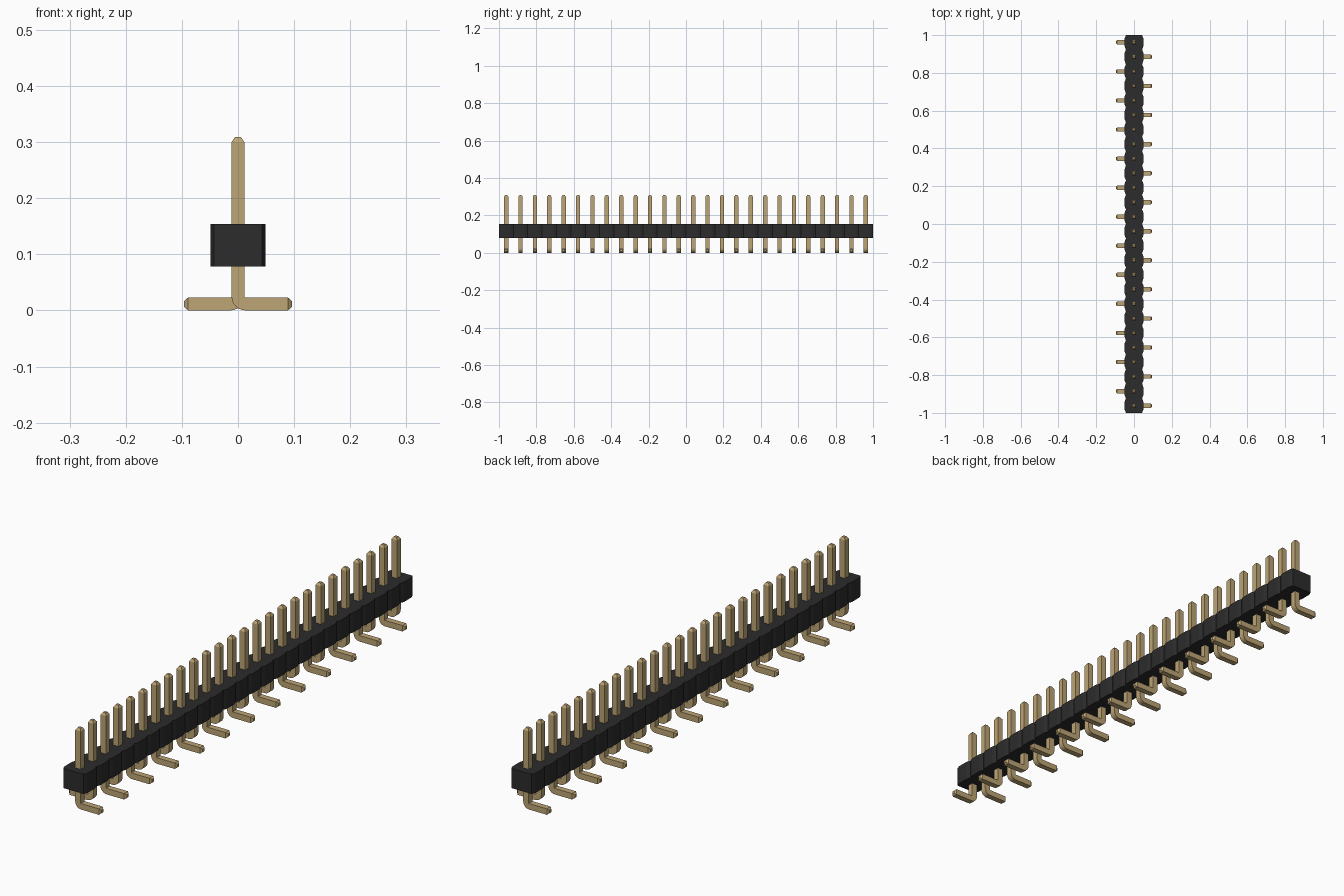
import bpy, bmesh, math

cube = bpy.data.objects.get("Cube")
if cube:
    bpy.data.objects.remove(cube, do_unlink=True)

COUNT = 26
PITCH = 2 / COUNT
HALF = 0.0115                   # half thickness of the square wire
PIN_TOP, SHOULDER = 0.309, 0.300
FOOT_END, FOOT_SHOULDER = 0.096, 0.089
INNER = 0.002                   # inside radius of the bend


def material(name, rgb):
    m = bpy.data.materials.new(name)
    m.use_nodes = True
    m.diffuse_color = (*rgb, 1)
    bsdf = m.node_tree.nodes["Principled BSDF"]
    bsdf.inputs["Base Color"].default_value = (*rgb, 1)
    bsdf.inputs["Roughness"].default_value = 0.5
    return m


black = material("black plastic", (0.025, 0.025, 0.025))
gold = material("gold metal", (0.51, 0.375, 0.178))


def finish(bm, name, mat):
    bmesh.ops.recalc_face_normals(bm, faces=bm.faces)
    mesh = bpy.data.meshes.new(name)
    bm.to_mesh(mesh)
    bm.free()
    mesh.materials.append(mat)
    obj = bpy.data.objects.new(name, mesh)
    bpy.context.collection.objects.link(obj)
    return obj


# Housing: a row of cells with chamfered corners, extruded upwards
def build_housing():
    wide, narrow, cut = 0.049, 0.043, 0.016
    side = []
    for i in range(COUNT):
        y = -1 + i * PITCH
        side += [(narrow, y), (wide, y + cut), (wide, y + PITCH - cut)]
    side.append((narrow, 1))
    outline = side + [(-x, y) for x, y in reversed(side)]
    bm = bmesh.new()
    low = [bm.verts.new((x, y, 0.078)) for x, y in outline]
    high = [bm.verts.new((x, y, 0.154)) for x, y in outline]
    n = len(outline)
    for i in range(n):
        j = (i + 1) % n
        bm.faces.new((low[i], low[j], high[j], high[i]))
    bm.faces.new(low)
    bm.faces.new(high)
    # Split the caps cell by cell so they triangulate cleanly
    for i in range(1, COUNT):
        for ring in (low, high):
            bmesh.ops.connect_verts(bm, verts=[ring[3 * i], ring[n - 1 - 3 * i]])
    return finish(bm, "housing", black)


# Pin: square wire swept down, round the bend and out along the foot
def build_pin_mesh_object(name):
    tip = 0.0055
    # each ring: outer corner (x, z), inner corner (x, z), half depth in y
    rings = [((-tip, PIN_TOP), (tip, PIN_TOP), tip),
             ((-HALF, SHOULDER), (HALF, SHOULDER), HALF)]
    cx, cz = HALF + INNER, 2 * HALF + INNER
    outer = INNER + 2 * HALF
    for k in range(7):
        a = math.pi + k * math.pi / 12
        c, s = math.cos(a), math.sin(a)
        rings.append(((cx + outer * c, cz + outer * s),
                      (cx + INNER * c, cz + INNER * s), HALF))
    rings += [((FOOT_SHOULDER, 0), (FOOT_SHOULDER, 2 * HALF), HALF),
              ((FOOT_END, HALF - tip), (FOOT_END, HALF + tip), tip)]
    bm = bmesh.new()
    loops = []
    for (ox, oz), (ix, iz), h in rings:
        loops.append([bm.verts.new(p) for p in
                      ((ox, -h, oz), (ix, -h, iz), (ix, h, iz), (ox, h, oz))])
    for a, b in zip(loops, loops[1:]):
        for i in range(4):
            j = (i + 1) % 4
            bm.faces.new((a[i], a[j], b[j], b[i]))
    bm.faces.new(loops[0])
    bm.faces.new(loops[-1])
    return finish(bm, name, gold)


build_housing()

# Pins: feet alternate between the two sides
first = build_pin_mesh_object("pin_1")
for i in range(COUNT):
    pin = first
    if i:
        pin = bpy.data.objects.new(f"pin_{i + 1}", first.data)
        bpy.context.collection.objects.link(pin)
    pin.location.y = -1 + (i + 0.5) * PITCH
    pin.rotation_euler.z = math.pi * (i % 2)
